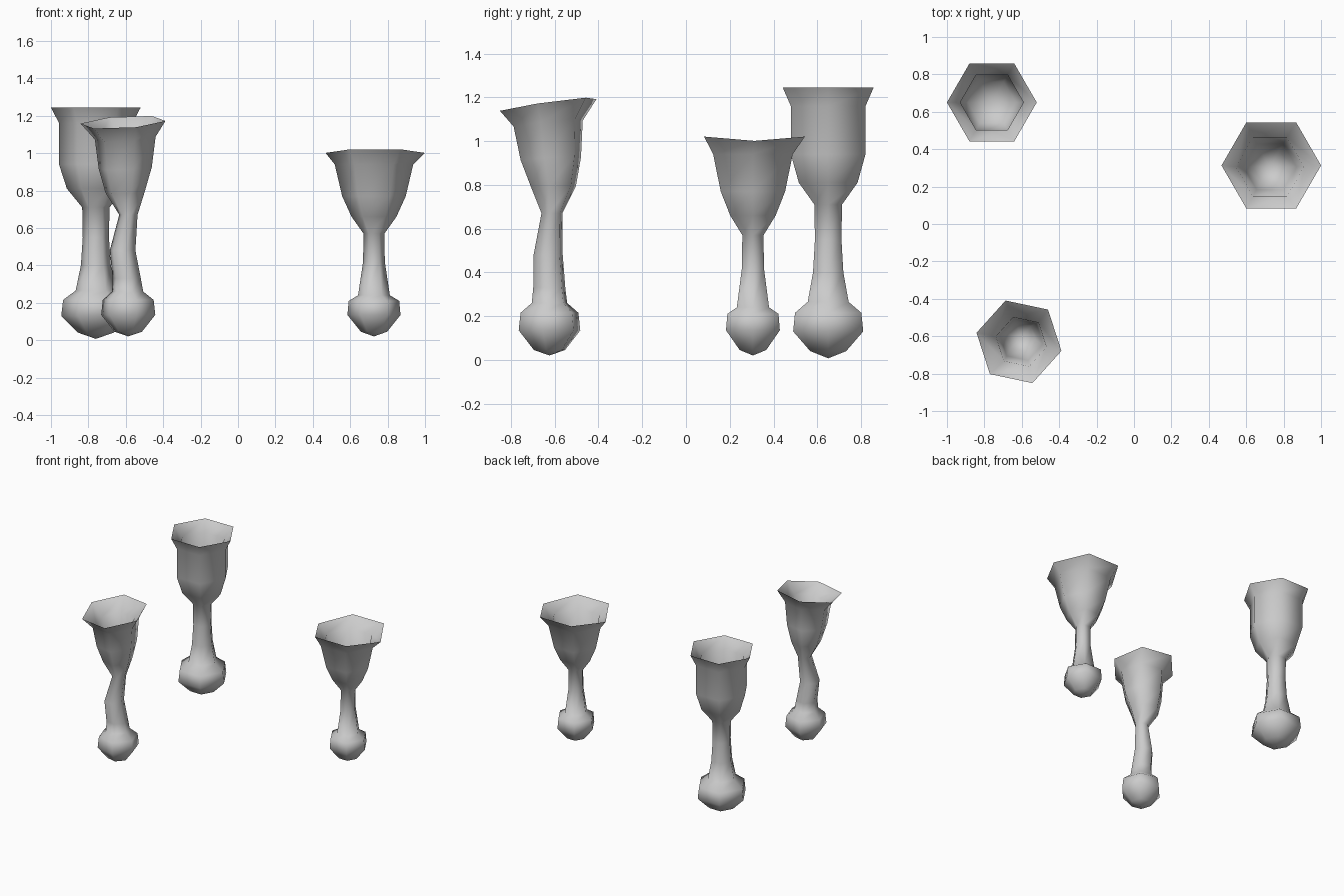
import bpy, bmesh, math

if "Cube" in bpy.data.objects:
    bpy.data.objects.remove(bpy.data.objects["Cube"])

SIDES = 6


def make_ring(bm, ring, rot, wave=0.0):
    # ring = (z, radius, centre x, centre y, slope x, slope y)
    z, r, cx, cy, sx, sy = ring
    verts = []
    for i in range(SIDES):
        a = rot + i * math.tau / SIDES
        dx, dy = r * math.cos(a), r * math.sin(a)
        dz = wave * (-1 if i % 3 == 0 else 0.5)
        verts.append(bm.verts.new((cx + dx, cy + dy, z + dx * sx + dy * sy + dz)))
    return verts


def goblet(name, rings, bottom, cup_start, rot=0.0, wave=0.0, wall=0.028):
    """Loft six-sided rings upward, then back down inside as the cup lining."""
    bm = bmesh.new()
    loops = [make_ring(bm, r, rot, wave if r is rings[-1] else 0) for r in rings]
    # inner lining follows the cup
    for z, r, cx, cy, sx, sy in reversed(rings[cup_start:-1]):
        loops.append(make_ring(bm, (z + 0.01, r - wall, cx, cy, sx, sy), rot))
    for lo, hi in zip(loops, loops[1:]):
        for i in range(SIDES):
            j = (i + 1) % SIDES
            bm.faces.new((lo[i], lo[j], hi[j], hi[i]))
    # pointed underside and cup floor
    base, floor = rings[0], rings[cup_start]
    tip = bm.verts.new((base[2], base[3], bottom))
    low = bm.verts.new((floor[2], floor[3], floor[0] - 0.04))
    for i in range(SIDES):
        j = (i + 1) % SIDES
        bm.faces.new((loops[0][j], loops[0][i], tip))
        bm.faces.new((loops[-1][i], loops[-1][j], low))
    bmesh.ops.recalc_face_normals(bm, faces=bm.faces)
    for f in bm.faces:
        f.smooth = True
    # crisp rim edge
    rim = loops[len(rings) - 1]
    for i in range(SIDES):
        bm.edges.get((rim[i], rim[(i + 1) % SIDES])).smooth = False
    me = bpy.data.meshes.new(name)
    bm.to_mesh(me)
    bm.free()
    ob = bpy.data.objects.new(name, me)
    bpy.context.collection.objects.link(ob)
    return ob


def upright(profile, cx, cy):
    return [(z, r, cx, cy, 0, 0) for z, r in profile]


# tall straight goblet at back left
goblet("tall_goblet", upright([
    (0.04, 0.095), (0.13, 0.185), (0.215, 0.175), (0.265, 0.108), (0.40, 0.08),
    (0.55, 0.07), (0.71, 0.073), (0.81, 0.155), (0.94, 0.197), (1.16, 0.197),
    (1.245, 0.24)], -0.76, 0.65), 0.007, 7)

# short flared goblet at right, rim slightly wavy
short = upright([
    (0.045, 0.07), (0.135, 0.142), (0.21, 0.135), (0.24, 0.085), (0.42, 0.058),
    (0.57, 0.056), (0.66, 0.12), (0.77, 0.17), (0.94, 0.21)], 0.727, 0.306)
short.append((1.014, 0.266, 0.734, 0.313, 0, 0))
goblet("short_goblet", short, 0.02, 6, wave=0.013)

# crooked goblet at front left
goblet("crooked_goblet", [
    (0.045, 0.075, -0.587, -0.624, 0, 0),
    (0.135, 0.148, -0.587, -0.624, 0, 0),
    (0.215, 0.139, -0.587, -0.624, 0, 0),
    (0.26, 0.085, -0.59, -0.624, 0, 0),
    (0.33, 0.077, -0.595, -0.625, 0, 0),
    (0.48, 0.07, -0.617, -0.63, 0, 0),
    (0.67, 0.05, -0.586, -0.613, 0, 0),
    (0.79, 0.107, -0.604, -0.605, 0.03, 0.05),
    (0.92, 0.145, -0.603, -0.618, 0.04, 0.06),
    (1.08, 0.166, -0.603, -0.63, 0.07, 0.11),
    (1.165, 0.232, -0.615, -0.63, 0.06, 0.14)],
    0.02, 7, rot=math.radians(-12))
